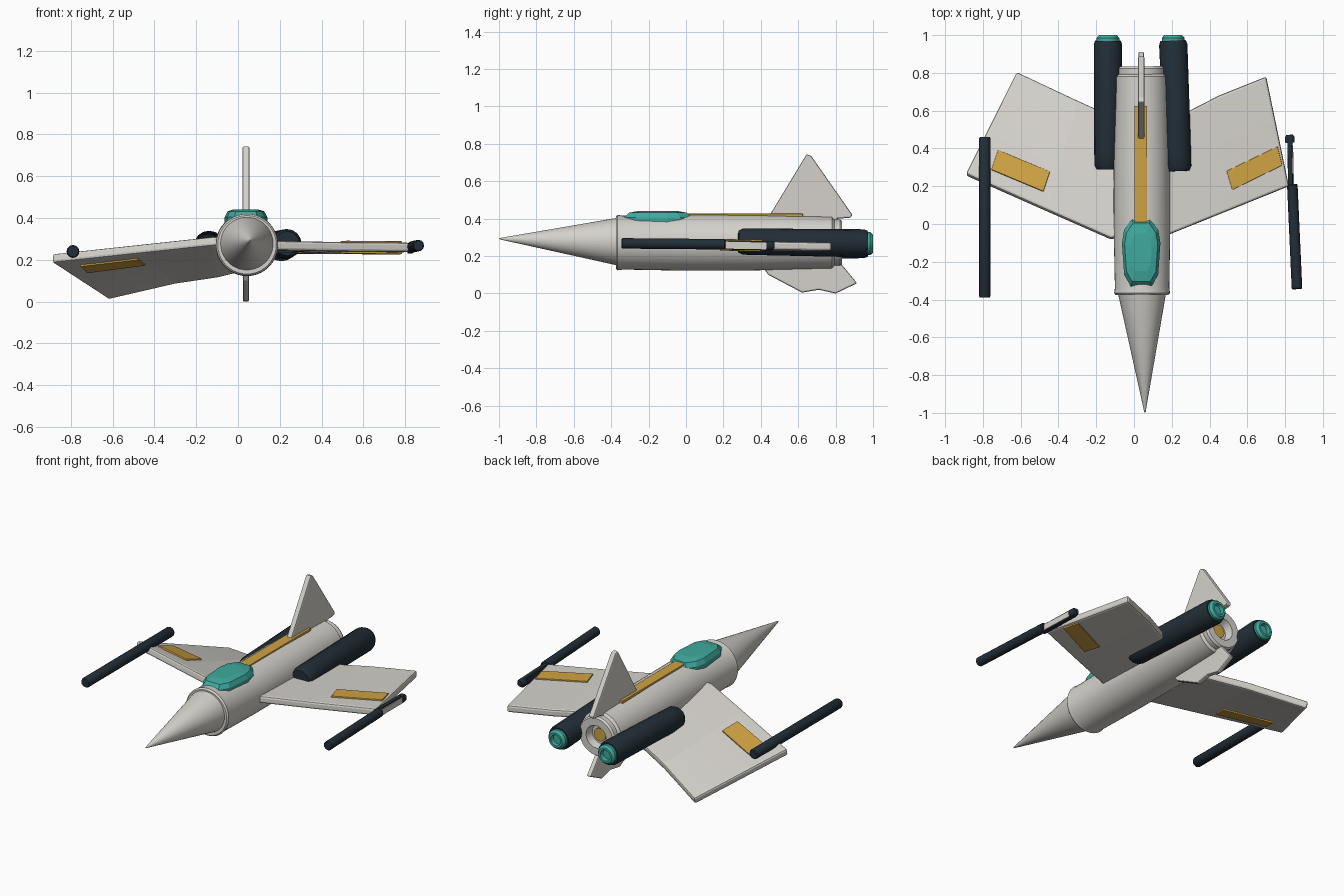
import bpy, bmesh, math
from mathutils import Vector
from mathutils.bvhtree import BVHTree

if "Cube" in bpy.data.objects:
    bpy.data.objects.remove(bpy.data.objects["Cube"])


def material(name, rgb):
    m = bpy.data.materials.new(name)
    m.use_nodes = True
    m.diffuse_color = (*rgb, 1)
    node = next(n for n in m.node_tree.nodes if n.type == "BSDF_PRINCIPLED")
    node.inputs["Base Color"].default_value = (*rgb, 1)
    node.inputs["Roughness"].default_value = 0.7
    return m


WHITE = material("warm_white", (0.66, 0.64, 0.60))
DARK = material("dark_slate", (0.016, 0.027, 0.038))
TEAL = material("teal", (0.05, 0.40, 0.34))
GOLD = material("gold", (0.62, 0.36, 0.055))


def make(name, bm, mat):
    mesh = bpy.data.meshes.new(name)
    bmesh.ops.recalc_face_normals(bm, faces=bm.faces[:])
    bm.to_mesh(mesh)
    bm.free()
    mesh.materials.append(mat)
    ob = bpy.data.objects.new(name, mesh)
    bpy.context.collection.objects.link(ob)
    return ob


def lathe(name, start, end, profile, mat, sides=32):
    """Turn (fraction along axis, radius) pairs about the line start-end."""
    start, end = Vector(start), Vector(end)
    axis = end - start
    turn = axis.to_track_quat("Z", "Y")
    bm = bmesh.new()
    rings = []
    for t, r in profile:
        ring = []
        for i in range(sides):
            a = 2 * math.pi * i / sides
            offset = turn @ Vector((r * math.cos(a), r * math.sin(a), 0))
            ring.append(bm.verts.new(start + axis * t + offset))
        rings.append(ring)
    for a, b in zip(rings, rings[1:]):
        for i in range(sides):
            j = (i + 1) % sides
            bm.faces.new((a[i], a[j], b[j], b[i]))
    bmesh.ops.remove_doubles(bm, verts=bm.verts[:], dist=0.00005)
    ob = make(name, bm, mat)
    bpy.ops.object.select_all(action="DESELECT")
    ob.select_set(True)
    bpy.context.view_layer.objects.active = ob
    bpy.ops.object.shade_smooth_by_angle(angle=math.radians(35))
    return ob


def thicken(ob, thickness, bevel):
    solid = ob.modifiers.new("thickness", "SOLIDIFY")
    solid.thickness = thickness
    solid.offset = 0
    if bevel:
        mod = ob.modifiers.new("soft_edges", "BEVEL")
        mod.width = bevel
        mod.segments = 2
        mod.limit_method = "ANGLE"
        mod.angle_limit = math.radians(40)


def slab(name, points, thickness, mat, bevel=0.008):
    bm = bmesh.new()
    bm.faces.new([bm.verts.new(p) for p in points])
    ob = make(name, bm, mat)
    thicken(ob, thickness, bevel)
    return ob


def wing(side, lead, trail, plate, rows=5):
    """Twisted sheet between leading and trailing edges, with a panel showing on both faces."""
    bm = bmesh.new()
    grid = [[bm.verts.new(Vector(a).lerp(Vector(b), k / rows)) for k in range(rows + 1)]
            for a, b in zip(lead, trail)]
    for p, q in zip(grid, grid[1:]):
        for k in range(rows):
            bm.faces.new((p[k], q[k], q[k + 1], p[k + 1]))
    tree = BVHTree.FromBMesh(bm)
    corners = [tree.ray_cast(Vector((x, y, 2)), Vector((0, 0, -1)))[0] for x, y in plate]
    thicken(make(side + "_wing", bm, WHITE), 0.045, 0.012)
    slab(side + "_wing_panel", corners, 0.062, GOLD, 0.003)


# Fuselage, nose cone and tail nozzle
lathe("fuselage", (0.043, -0.375, 0.272), (0.04, 0.835, 0.272),
      [(0, 0), (0, 0.14), (0.008, 0.148), (0.03, 0.144), (0.3, 0.15), (0.6, 0.149),
       (0.955, 0.138), (0.965, 0.124), (0.99, 0.124), (1, 0.115), (1, 0.07),
       (0.96, 0.06), (0.96, 0)], WHITE, 40)
lathe("nose_cone", (0.043, -0.37, 0.278), (0.058, -1.0, 0.293),
      [(0, 0), (0, 0.127), (0.02, 0.124), (0.99, 0.004), (1, 0)], WHITE, 40)
lathe("tail_light", (0.04, 0.79, 0.272), (0.04, 0.8, 0.272),
      [(0, 0.04), (1, 0.04), (1, 0)], GOLD)

# Canopy with a sloping rim
bm = bmesh.new()
outline = [(-0.055, -0.33), (0.055, -0.33), (0.09, -0.27), (0.102, -0.1),
           (0.09, -0.03), (0.05, 0.03), (-0.05, 0.03), (-0.09, -0.03),
           (-0.102, -0.1), (-0.09, -0.27)]
levels = [(1, 0.375), (1, 0.405), (0.86, 0.432), (0.55, 0.442)]
loops = [[bm.verts.new((0.038 + x * s, -0.15 + (y + 0.15) * s, z)) for x, y in outline]
         for s, z in levels]
for low, high in zip(loops, loops[1:]):
    for i in range(len(outline)):
        j = (i + 1) % len(outline)
        bm.faces.new((low[i], low[j], high[j], high[i]))
bm.faces.new(loops[0])
bm.faces.new(loops[-1])
make("canopy", bm, TEAL)

# Gold spine strip
slab("spine_strip", [(0.003, 0, 0.418), (0.07, 0, 0.418), (0.07, 0.625, 0.418),
                     (0.003, 0.625, 0.418)], 0.018, GOLD, 0.003)

# Dorsal and ventral fins
slab("dorsal_fin", [(0.038, y, z) for y, z in
                    ((0.43, 0.39), (0.645, 0.745), (0.67, 0.735), (0.89, 0.42), (0.88, 0.405),
                     (0.81, 0.40), (0.78, 0.36))], 0.034, WHITE)
slab("ventral_fin", [(0.038, y, z) for y, z in
                     ((0.41, 0.14), (0.44, 0.10), (0.62, 0.005), (0.71, 0.02), (0.80, 0.0),
                      (0.915, 0.055), (0.82, 0.17), (0.75, 0.2))], 0.03, WHITE)

# Wings
wing("left", [(0.1, -0.09, 0.27), (0.48, 0.063, 0.263), (0.82, 0.2, 0.26)],
     [(0.1, 0.5, 0.25), (0.45, 0.68, 0.25), (0.70, 0.78, 0.25)],
     [(0.49, 0.28), (0.76, 0.41), (0.785, 0.31), (0.52, 0.18)])
wing("right", [(0.0, -0.04, 0.285), (-0.12, -0.08, 0.29), (-0.45, 0.065, 0.255),
               (-0.89, 0.26, 0.208)],
     [(0.0, 0.52, 0.16), (-0.1, 0.56, 0.135), (-0.30, 0.65, 0.105), (-0.62, 0.80, 0.03)],
     [(-0.72, 0.385), (-0.445, 0.27), (-0.48, 0.165), (-0.755, 0.28)])

# Engines with hollow exhausts
for side, front, back in (("left", (0.235, 0.28, 0.278), (0.207, 0.97, 0.268)),
                          ("right", (-0.14, 0.29, 0.24), (-0.138, 0.97, 0.265))):
    lathe(side + "_engine", front, back,
          [(0, 0), (0, 0.058), (0.035, 0.07), (0.15, 0.071), (0.97, 0.075), (1, 0.068), (1, 0)],
          DARK, 16)
    tip = Vector(back)
    lathe(side + "_exhaust", tip - Vector((0, 0.02, 0)), tip + Vector((0, 0.03, 0)),
          [(0, 0.06), (0.7, 0.06), (1, 0.047), (1, 0.034), (0.55, 0.03), (0.55, 0)], TEAL, 16)

# Wing tip pods
ROD = [(0, 0), (0, 0.026), (0.01, 0.031), (0.99, 0.031), (1, 0.026), (1, 0)]
lathe("right_tip_pod", (-0.79, -0.39, 0.24), (-0.79, 0.46, 0.24), ROD, DARK, 12)
lathe("left_tip_pod", (0.863, -0.345, 0.268), (0.838, 0.21, 0.263),
      [(t, r * 0.9) for t, r in ROD], DARK, 12)
slab("left_tip_rail", [(0.829, 0.18, 0.235), (0.824, 0.46, 0.23),
                       (0.824, 0.46, 0.28), (0.829, 0.18, 0.285)], 0.026, DARK, 0.004)
slab("left_rail_cover", [(0.843, 0.21, 0.24), (0.838, 0.43, 0.236),
                         (0.838, 0.43, 0.272), (0.843, 0.21, 0.277)], 0.008, WHITE, 0)
lathe("left_rail_end", (0.826, 0.43, 0.257), (0.824, 0.472, 0.256),
      [(0, 0), (0, 0.025), (0.7, 0.025), (1, 0.018), (1, 0)], DARK, 12)
